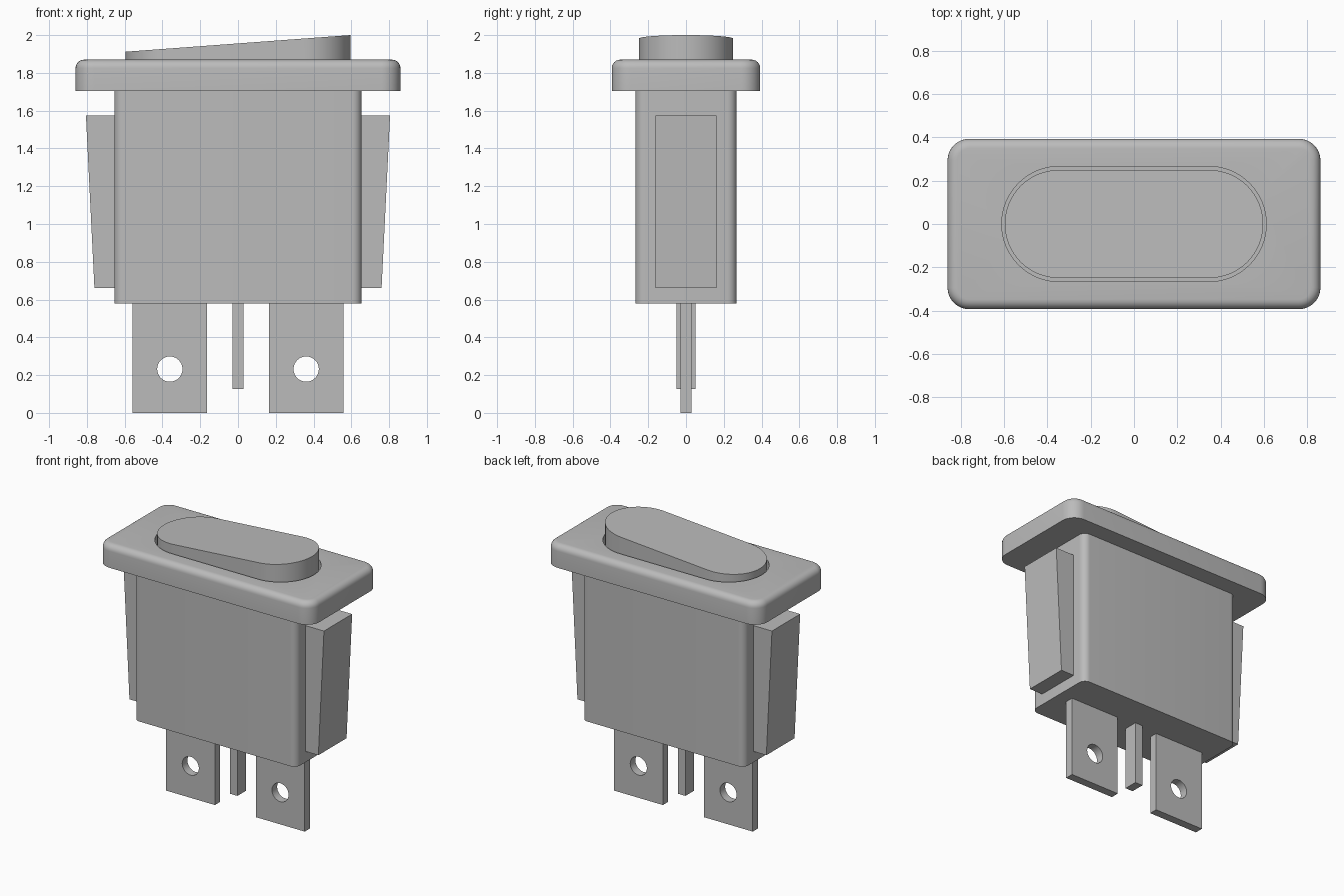
import bpy, bmesh, math
from mathutils import Matrix

cube = bpy.data.objects.get("Cube")
if cube:
    bpy.data.objects.remove(cube, do_unlink=True)

# One grey plastic for everything
GREY = (0.5, 0.5, 0.5, 1.0)
mat = bpy.data.materials.new("grey_plastic")
mat.use_nodes = True
mat.diffuse_color = GREY
mat.node_tree.nodes["Principled BSDF"].inputs["Base Color"].default_value = GREY


def rounded(hx, hy, r, n=8):
    """Counter-clockwise outline of a rounded rectangle."""
    pts = []
    for k, (sx, sy) in enumerate([(1, 1), (-1, 1), (-1, -1), (1, -1)]):
        for i in range(n + 1):
            a = math.pi / 2 * (k + i / n)
            pts.append((sx * (hx - r) + r * math.cos(a),
                        sy * (hy - r) + r * math.sin(a)))
    return pts


def rect(x0, x1, hy):
    return [(x0, -hy), (x1, -hy), (x1, hy), (x0, hy)]


def add(name, bm):
    bmesh.ops.remove_doubles(bm, verts=bm.verts, dist=1e-5)
    bmesh.ops.recalc_face_normals(bm, faces=bm.faces)
    me = bpy.data.meshes.new(name)
    bm.to_mesh(me)
    bm.free()
    me.materials.append(mat)
    ob = bpy.data.objects.new(name, me)
    bpy.context.collection.objects.link(ob)
    return ob


def loft(name, layers):
    """Solid through stacked (outline, height) layers; height may be a function of x."""
    bm = bmesh.new()
    rings = []
    for outline, z in layers:
        rings.append([bm.verts.new((x, y, z(x) if callable(z) else z)) for x, y in outline])
    for a, b in zip(rings, rings[1:]):
        for i in range(len(a)):
            j = (i + 1) % len(a)
            bm.faces.new((a[i], a[j], b[j], b[i]))
    bm.faces.new(rings[0][::-1])
    bm.faces.new(rings[-1])
    return add(name, bm)


def activate(ob):
    bpy.ops.object.select_all(action='DESELECT')
    ob.select_set(True)
    bpy.context.view_layer.objects.active = ob


def cut(ob, cutter):
    cutter.hide_render = True
    mod = ob.modifiers.new("cut", 'BOOLEAN')
    mod.operation = 'DIFFERENCE'
    mod.solver = 'EXACT'
    mod.object = cutter
    activate(ob)
    bpy.ops.object.modifier_apply(modifier=mod.name)
    bpy.data.objects.remove(cutter, do_unlink=True)


parts = []

# Housing
BODY_TOP = 1.705
parts.append(loft("housing", [(rounded(0.655, 0.268, 0.05), 0.58),
                              (rounded(0.655, 0.268, 0.05), BODY_TOP)]))

# Bezel with a filleted top edge and an oblong opening
FILLET, TOP = 0.045, 1.87
layers = [(rounded(0.86, 0.393, 0.1), BODY_TOP)]
for i in range(7):
    a = math.pi / 2 * i / 6
    inset = FILLET * (1 - math.cos(a))
    layers.append((rounded(0.86 - inset, 0.393 - inset, 0.1 - inset),
                   TOP - FILLET * (1 - math.sin(a))))
bezel = loft("bezel", layers)
opening = rounded(0.61, 0.266, 0.266, 16)
cut(bezel, loft("opening_cutter", [(opening, 1.6), (opening, 2.1)]))
parts.append(bezel)

# Tilted rocker button
oblong = rounded(0.596, 0.249, 0.249, 16)
parts.append(loft("rocker", [(oblong, BODY_TOP - 0.02),
                             (oblong, lambda x: 1.956 + 0.074 * x)]))

# Tapered side clips and drilled flat terminals, one each side
for side, s in (("left", 1), ("right", -1)):
    parts.append(loft(side + "_clip", [(rect(s * 0.64, s * 0.76, 0.162), 0.66),
                                       (rect(s * 0.64, s * 0.805, 0.162), 1.575)]))
    blade = rect(s * 0.165, s * 0.558, 0.03)
    terminal = loft(side + "_terminal", [(blade, 0), (blade, 0.59)])
    bm = bmesh.new()
    bmesh.ops.create_cone(bm, cap_ends=True, segments=32, radius1=0.067, radius2=0.067,
                          depth=0.3, matrix=Matrix.Translation((s * 0.361, 0, 0.232))
                          @ Matrix.Rotation(math.pi / 2, 4, 'X'))
    cut(terminal, add("hole_cutter", bm))
    parts.append(terminal)

# Narrow middle terminal
pin = rect(-0.03, 0.03, 0.05)
parts.append(loft("middle_terminal", [(pin, 0.126), (pin, 0.59)]))

for ob in parts:
    activate(ob)
    bpy.ops.object.shade_smooth_by_angle(angle=math.radians(30))
